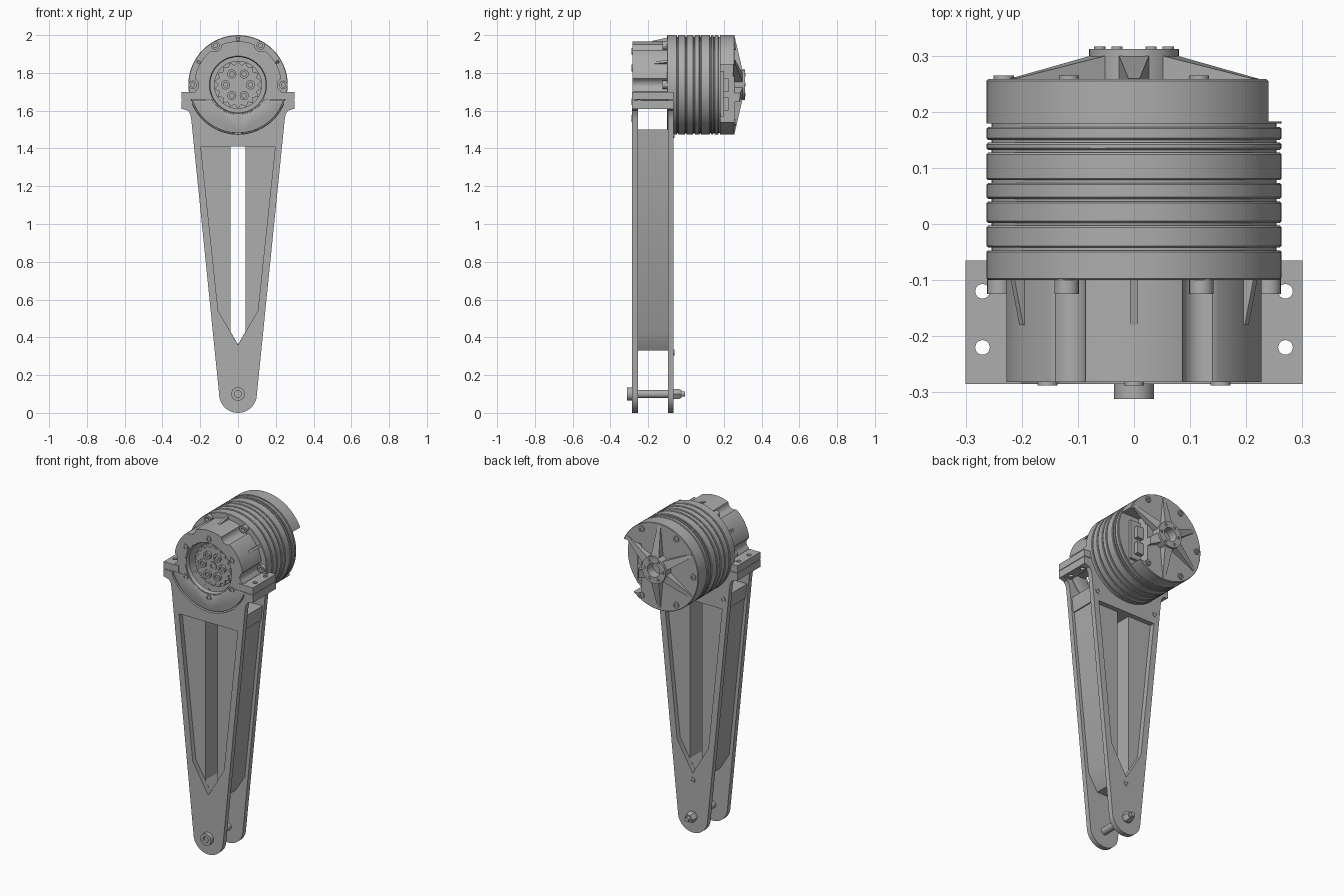
import bpy, bmesh
from math import sin, cos, pi, asin, sqrt, tau
from mathutils import Vector, Matrix

if "Cube" in bpy.data.objects:
    bpy.data.objects.remove(bpy.data.objects["Cube"])

CZ = 1.737                    # height of the motor axis
FRONT, BACK = -0.285, -0.065  # outer faces of the two leg plates
THICK = 0.03
SPLIT = 1.655                 # joint between leg and upper housing

grey = bpy.data.materials.new("machined grey")
grey.use_nodes = True
grey.diffuse_color = (0.42, 0.42, 0.42, 1)
grey.node_tree.nodes["Principled BSDF"].inputs["Base Color"].default_value = (0.42, 0.42, 0.42, 1)


def finish(name, bm):
    bmesh.ops.recalc_face_normals(bm, faces=bm.faces)
    mesh = bpy.data.meshes.new(name)
    bm.to_mesh(mesh)
    bm.free()
    obj = bpy.data.objects.new(name, mesh)
    bpy.context.collection.objects.link(obj)
    mesh.materials.append(grey)
    return obj


def activate(obj):
    bpy.ops.object.select_all(action='DESELECT')
    obj.select_set(True)
    bpy.context.view_layer.objects.active = obj


def prism(name, outline, y0, y1):
    """Extrude an (x, z) outline along y."""
    bm = bmesh.new()
    face = bm.faces.new([bm.verts.new((x, y0, z)) for x, z in outline])
    new = bmesh.ops.extrude_face_region(bm, geom=[face])["geom"]
    bmesh.ops.translate(bm, vec=(0, y1 - y0, 0), verts=[v for v in new if isinstance(v, bmesh.types.BMVert)])
    return finish(name, bm)


def box(name, x0, x1, y0, y1, z0, z1):
    return prism(name, [(x0, z0), (x1, z0), (x1, z1), (x0, z1)], y0, y1)


def lathe(name, profile, x=0, z=CZ, steps=64, closed=False):
    """Spin an (r, y) profile around an axis parallel to y."""
    bm = bmesh.new()
    verts = [bm.verts.new((r, y, 0)) for r, y in profile]
    pairs = list(zip(verts, verts[1:])) + ([(verts[-1], verts[0])] if closed else [])
    edges = [bm.edges.new(p) for p in pairs]
    bmesh.ops.spin(bm, geom=verts + edges, cent=(0, 0, 0), axis=(0, 1, 0), angle=tau, steps=steps)
    bmesh.ops.remove_doubles(bm, verts=bm.verts, dist=1e-5)
    bmesh.ops.translate(bm, vec=(x, 0, z), verts=bm.verts)
    return finish(name, bm)


def screw(name, x, z, r, tip, base):
    """Round screw head with a hexagonal-looking socket."""
    deep = tip + (base - tip) * 0.6
    return lathe(name, [(0, deep), (r * .5, deep), (r * .5, tip), (r, tip), (r, base), (0, base)], x, z, 18)


def cut(obj, cutter):
    mod = obj.modifiers.new("cut", 'BOOLEAN')
    mod.operation, mod.solver, mod.object = 'DIFFERENCE', 'EXACT', cutter
    activate(obj)
    bpy.ops.object.modifier_apply(modifier="cut")
    bpy.data.objects.remove(cutter)


def soften(obj, width):
    mod = obj.modifiers.new("bevel", 'BEVEL')
    mod.width, mod.segments, mod.limit_method, mod.angle_limit = width, 2, 'ANGLE', 1.0
    activate(obj)
    bpy.ops.object.modifier_apply(modifier="bevel")


def polar(r, a):
    return r * cos(a), CZ + r * sin(a)


def lower_arc(r, top=SPLIT, n=40):
    """Arc below a height, from right to left through the bottom."""
    a = asin((top - CZ) / r)
    return [polar(r, a + (-pi - 2 * a) * i / n) for i in range(n + 1)]


def mirrored(half):
    return half + [(-x, z) for x, z in reversed(half)]


# Leg: front and back plates with a rounded foot and a pointed window
foot = [(0.1 * cos(a), 0.1 + 0.1 * sin(a)) for a in [-pi + pi * i / 24 for i in range(25)]]
side = [(0.247, 1.55), (0.252, 1.58), (0.265, 1.6), (0.297, 1.61), (0.297, SPLIT)]
plate = foot + side + lower_arc(0.262) + [(-x, z) for x, z in reversed(side)]
window = [(0.197, 1.41), (0.105, 0.54), (0, 0.36), (-0.105, 0.54), (-0.197, 1.41)]
for name, y in (("front_plate", FRONT), ("back_plate", BACK - THICK)):
    obj = prism(name, plate, y, y + THICK)
    cut(obj, prism("window_cutter", window, y - 0.05, y + 0.08))

# Spacers between the plates
inside = (FRONT + THICK, BACK - THICK)
for s, label in ((1, "left"), (-1, "right")):
    rail = [(0.04, 1.41), (0.04, 0.43), (0, 0.362), (0, 0.33), (0.05, 0.33), (0.112, 0.43), (0.215, 1.41)]
    prism(label + "_rail", [(s * x, z) for x, z in rail], *inside)
prism("saddle_web", [(-0.222, 1.41), (0.222, 1.41), (0.232, 1.5)] + lower_arc(0.262, 1.5) + [(-0.232, 1.5)], *inside)

# Clamping flanges with two bolt holes on each side
for s, label in ((1, "left"), (-1, "right")):
    for part, x0, z0, z1 in (("leg_flange", 0.24, 1.61, SPLIT), ("housing_flange", 0.2, SPLIT + 0.003, 1.7)):
        x = sorted((s * x0, s * 0.3))
        flange = box(label + "_" + part, *x, FRONT, BACK, z0, z1)
        for y in (-0.12, -0.22):
            bm = bmesh.new()
            bmesh.ops.create_cone(bm, cap_ends=True, segments=24, radius1=0.013, radius2=0.013, depth=0.3,
                                  matrix=Matrix.Translation((s * 0.27, y, SPLIT)))
            cut(flange, finish("hole_cutter", bm))


# Upper housing with a scallop around each motor screw
def scalloped(a):
    r = 0.23
    for k in range(4):
        d, phi = 0.245, a - k * pi / 3
        if cos(phi) > 0 and abs(d * sin(phi)) < 0.036:
            r = min(r, d * cos(phi) - sqrt(0.036 ** 2 - (d * sin(phi)) ** 2))
    return r


def upper_arc(radius, n):
    a = asin((SPLIT + 0.003 - CZ) / radius(0.5))
    return [polar(radius(t), t) for t in [a + (pi - 2 * a) * i / n for i in range(n + 1)]]


housing = prism("upper_housing", upper_arc(scalloped, 140) + upper_arc(lambda a: 0.157, 40)[::-1], FRONT + 0.003, -0.095)
collar = prism("lower_collar", lower_arc(0.256) + lower_arc(0.157)[::-1], FRONT + 0.003, FRONT + THICK)
soften(collar, 0.005)
lathe("bore_lip", [(0.147, -0.265), (0.152, -0.279), (0.159, -0.279), (0.159, -0.255), (0.147, -0.255)], closed=True)

# Thin gussets on the housing
for i in range(3):
    bm = bmesh.new()
    pts = [(0.22, -0.18), (0.232, -0.18), (0.25, -0.098), (0.22, -0.098)]
    face = bm.faces.new([bm.verts.new((r, y, -0.007)) for r, y in pts])
    new = bmesh.ops.extrude_face_region(bm, geom=[face])["geom"]
    bmesh.ops.translate(bm, vec=(0, 0, 0.014), verts=[v for v in new if isinstance(v, bmesh.types.BMVert)])
    bmesh.ops.transform(bm, verts=bm.verts, matrix=Matrix.Translation((0, 0, CZ)) @ Matrix.Rotation(-pi / 6 - i * pi / 3, 4, 'Y'))
    finish("housing_gusset", bm)

# Motor body: bands separated by narrow grooves
cuts = [-0.1, -0.042, 0.002, 0.045, 0.078, 0.132, 0.15, 0.178]
profile = [(0, -0.1)]
for y0, y1 in zip(cuts, cuts[1:]):
    profile += [(0.254, y0), (0.26, y0), (0.263, y0 + 0.003), (0.263, y1 - 0.008), (0.26, y1 - 0.005), (0.254, y1 - 0.005)]
lathe("motor_body", profile + [(0.254, 0.18), (0, 0.18)])

# Rear cap with a side notch for the connectors
cap = lathe("rear_cap", [(0, 0.179), (0.263, 0.179), (0.263, 0.255), (0.26, 0.258), (0, 0.258)])
cut(cap, box("notch_cutter", 0.12, 0.4, 0.183, 0.4, 1.54, 1.845))
box("connector_board", 0.12, 0.19, 0.18, 0.2, 1.57, 1.81)
for z in (1.6, 1.7):
    box("connector", 0.12, 0.165, 0.195, 0.225, z, z + 0.07)

# Rear hub and sloping ribs
lathe("rear_hub", [(0.042, 0.25), (0.042, 0.312), (0.08, 0.312), (0.08, 0.25)], closed=True, steps=48)
for i in range(6):
    a = pi / 6 + i * pi / 3
    bm = bmesh.new()
    bottom, top = [], []
    for r, w, y in ((0.06, 0.028, 0.303), (0.25, 0.01, 0.259)):
        for side_sign in (1, -1):
            p = Vector((r * cos(a) - side_sign * w * sin(a), 0, CZ + r * sin(a) + side_sign * w * cos(a)))
            bottom.append(p + Vector((0, 0.25, 0)))
            top.append(p + Vector((0, y, 0)))
    bmesh.ops.convex_hull(bm, input=[bm.verts.new(p) for p in bottom + top])
    rib = finish("rear_rib", bm)
    if i == 5:
        cut(rib, box("notch_cutter", 0.12, 0.4, 0.1, 0.4, 1.54, 1.845))

# Toothed output hub inside the bore
lathe("output_disc", [(0, -0.23), (0.127, -0.23), (0.127, -0.095), (0, -0.095)])
teeth = [polar(0.125 if i % 2 else 0.105, tau * i / 36) for i in range(36)]
prism("output_spline", teeth, -0.24, -0.228)
screw("output_centre", 0, CZ, 0.025, -0.246, -0.235)

# Screws arranged in rings
for i in range(6):
    a = i * pi / 3
    screw("output_screw", *polar(0.066, a), 0.024, -0.255, -0.238)
    screw("bore_screw", *polar(0.178, a + pi / 6), 0.018, FRONT - 0.003, FRONT + 0.02)
    screw("hub_screw", *polar(0.061, a), 0.01, 0.316, 0.31)
    if i < 4:
        screw("motor_screw", *polar(0.24, a), 0.022, -0.125, -0.095)
    if i:
        screw("cap_screw", *polar(0.232, a), 0.018, 0.265, 0.255)
for x, z in ((0, 0.32), (0.205, 1.47), (-0.205, 1.47)):
    screw("plate_screw", x, z, 0.016, BACK + 0.004, BACK - 0.005)

# Pivot bolt through the foot, with its nut
screw("pivot_head", 0, 0.1, 0.036, -0.312, FRONT)
lathe("pivot_rod", [(0, -0.29), (0.022, -0.29), (0.022, -0.04), (0.014, -0.04), (0.014, -0.006), (0, -0.006)], z=0.1, steps=24)
lathe("pivot_nut", [(0, BACK), (0.032, BACK), (0.032, -0.038), (0.024, -0.025), (0, -0.025)], z=0.1, steps=6)

# Smooth the round parts and keep their edges crisp
bpy.ops.object.select_all(action='DESELECT')
for obj in bpy.context.scene.objects:
    if obj.type == 'MESH' and grey.name in obj.data.materials:
        obj.select_set(True)
        bpy.context.view_layer.objects.active = obj
bpy.ops.object.shade_smooth_by_angle(angle=pi / 6)
